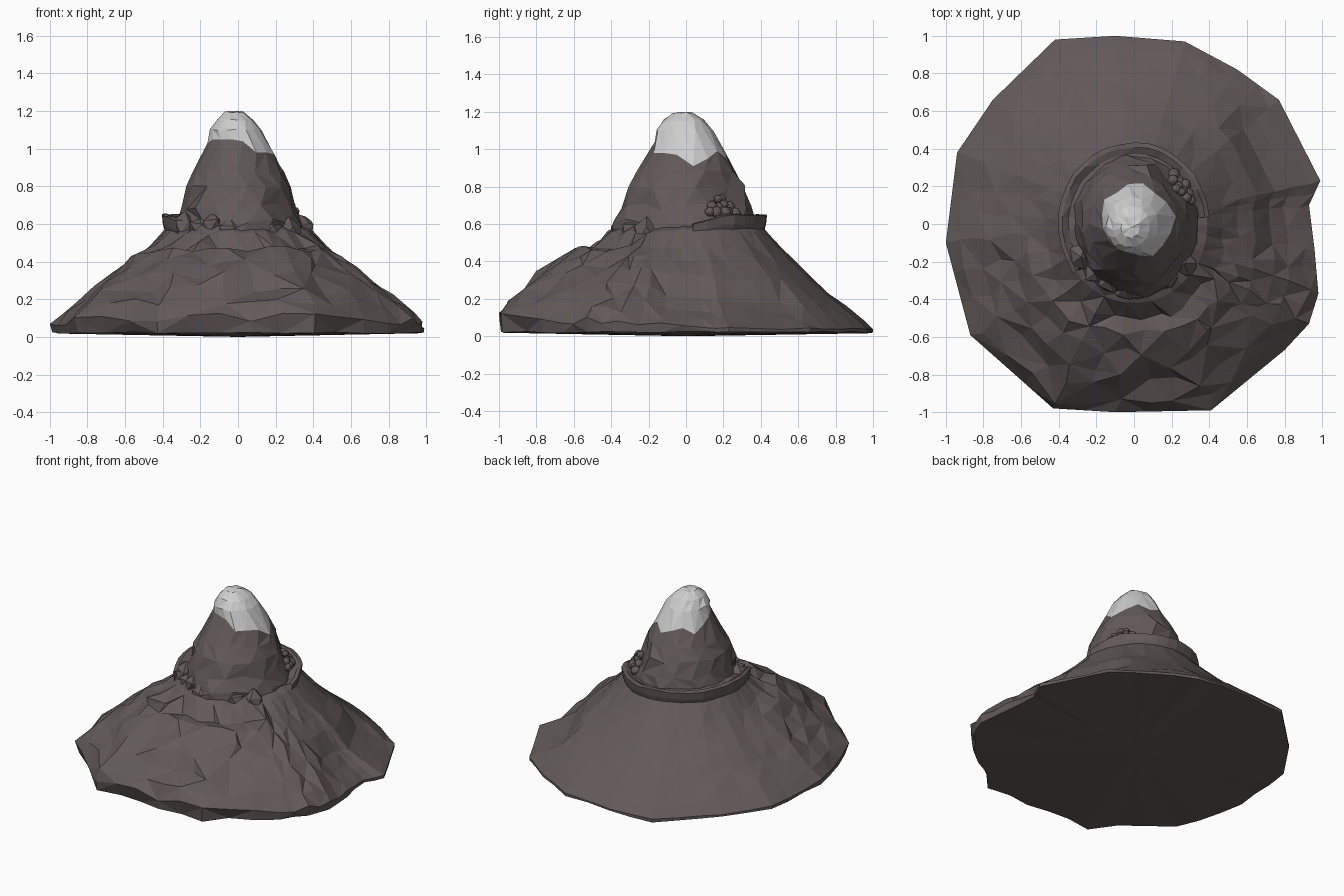
import bpy, bmesh, math, random
from mathutils import Vector

random.seed(11)
cube = bpy.data.objects.get("Cube")
if cube:
    bpy.data.objects.remove(cube, do_unlink=True)


def material(name, rgb):
    m = bpy.data.materials.new(name)
    m.use_nodes = True
    m.diffuse_color = (*rgb, 1)
    m.node_tree.nodes["Principled BSDF"].inputs["Base Color"].default_value = (*rgb, 1)
    return m


ROCK = material("rock", (0.122, 0.102, 0.1))
SNOW = material("snow", (0.62, 0.62, 0.62))


def finish(bm, name, mats=(ROCK,)):
    bmesh.ops.triangulate(bm, faces=bm.faces[:])
    bmesh.ops.recalc_face_normals(bm, faces=bm.faces[:])
    me = bpy.data.meshes.new(name)
    bm.to_mesh(me)
    bm.free()
    for m in mats:
        me.materials.append(m)
    ob = bpy.data.objects.new(name, me)
    bpy.context.scene.collection.objects.link(ob)


def loft(bm, rings, closed=True, mat_from=None):
    """Skin a list of point rings; rings from mat_from on use the second material."""
    loops = [[bm.verts.new(p) for p in ring] for ring in rings]
    for k, (a, b) in enumerate(zip(loops, loops[1:])):
        n = len(a)
        for i in range(n if closed else n - 1):
            j = (i + 1) % n
            quad = (a[i], a[j], b[j], b[i])
            # alternate the diagonals for a faceted look
            if (i + k) % 2:
                tris = (quad[:3], (quad[0], quad[2], quad[3]))
            else:
                tris = ((quad[0], quad[1], quad[3]), quad[1:])
            for t in tris:
                f = bm.faces.new(t)
                f.material_index = int(mat_from is not None and k >= mat_from)
    return loops


def jit(amount):
    return random.uniform(-amount, amount)


# Lower slopes: rings shrink from the plan outline to the foot of the peak
outline = [(0.99, 0.23), (0.77, 0.66), (0.55, 0.82), (0.27, 0.97), (-0.1, 1), (-0.42, 0.98),
           (-0.75, 0.66), (-0.94, 0.38), (-1, -0.1), (-0.87, -0.59), (-0.43, -0.98), (-0.1, -1),
           (0.41, -0.99), (0.8, -0.67), (0.93, -0.53), (0.98, -0.37), (0.96, -0.14), (0.93, 0.1)]
columns = []
for i, p in enumerate(outline):
    p, q = Vector(p), Vector(outline[(i + 1) % len(outline)])
    steps = 3 if (q - p).length > 0.4 else 2
    columns += [p.lerp(q, s / steps) for s in range(steps)]

# (outward fraction, height at the back, height at the front, depth of the east gully)
slope = [(1, 0.04, 0.1, 0), (0.9, 0.093, 0.18, 0.02), (0.75, 0.16, 0.255, 0.04),
         (0.6, 0.23, 0.325, 0.05), (0.45, 0.305, 0.4, 0), (0.3, 0.385, 0.46, 0),
         (0.15, 0.475, 0.48, 0), (0, 0.575, 0.55, 0), (-0.25, 0.61, 0.63, 0)]


def front_weight(p, side):
    return min(1, max(0, side - 0.9 * p.normalized().y))


rings = []
base = []
for p in columns:
    inset = 1 - front_weight(p, 0.3) * random.uniform(0.005, 0.04)
    base.append((p.x * inset, p.y * inset, 0.022 + jit(0.006)))
rings.append(base)
for f, zb, zf, gully in slope:
    ring = []
    for p in columns:
        w = front_weight(p, 0.25)
        d = p.normalized()
        q = Vector((0.39 * d.x, 0.42 * d.y)).lerp(p, f)
        rough = 0.006 + 0.03 * front_weight(p, 0.2)
        if 0 < f < 1:
            q += Vector((jit(rough), jit(rough)))
        z = zb + (zf - zb) * w + jit(rough * (0.8 if f > 0 else 0.4))
        if -0.16 < math.atan2(p.y, p.x) < 0.73:
            z -= gully
        ring.append((q.x, q.y, max(z, 0.036)))
    rings.append(ring)
bm = bmesh.new()
loops = loft(bm, rings)
centre = bm.verts.new((0, 0, 0))
for a, b in zip(loops[0], loops[0][1:] + loops[0][:1]):
    bm.faces.new((b, a, centre))
bm.faces.new(loops[-1])
finish(bm, "mountain_slopes")

# Peak with its snow cap starting on a ragged line, listed anticlockwise from the east
snow_line = [0.91, 0.95, 0.99, 0.95, 0.98, 1.0, 0.96, 1.0,
             1.03, 1.05, 1.05, 1.05, 1.04, 0.98, 0.98, 0.97]
SIDES = len(snow_line)
# (height, radius, shift of the centre)
profile = [(0.52, 0.375, 0), (0.61, 0.335, 0), (0.7, 0.305, 0), (0.8, 0.28, 0), (0.88, 0.24, 0),
           (None, 0, 0), (1.1, 0.137, 0.01), (1.155, 0.1, 0.015), (1.195, 0.05, 0.02)]
rings = []
for k, (z0, r0, shift) in enumerate(profile):
    ring = []
    for i in range(SIDES):
        a = math.tau * (i + 0.4 * (k % 2)) / SIDES
        depth = math.sin(a)
        if z0 is None:
            z = snow_line[i]
            r = 0.178 + (1 - z) * 0.52
        else:
            z, r = z0 + jit(0.012 if k < 6 else 0.005), r0
        if k == 4:
            z = min(z, snow_line[i] - 0.03)
        r *= 1 + jit(0.03)
        if k in (2, 3) and abs(a - 0.7) < 0.25:
            r *= 0.91    # niche above the boulders
        if k < 3 and depth < -0.3:
            r *= 1 + jit(0.07)    # broken rock at the front
            z += jit(0.03)
        stretch = 1.12 if depth > 0 else 1.08
        ring.append((r * math.cos(a) - shift, stretch * r * depth - shift, z))
    rings.append(ring)
bm = bmesh.new()
loops = loft(bm, rings, mat_from=5)
tip = bm.verts.new((-0.02, -0.02, 1.2))
for a, b in zip(loops[-1], loops[-1][1:] + loops[-1][:1]):
    bm.faces.new((a, b, tip)).material_index = 1
finish(bm, "peak", (ROCK, SNOW))

# Path ledge curling around the back, sinking at its ends
section = [(0.41, 0.55), (0.425, 0.6), (0.43, 0.648), (0.405, 0.652), (0.37, 0.635), (0.28, 0.645)]
STEPS = 20
rings = []
for s in range(STEPS + 1):
    t = s / STEPS
    a = math.radians(5 + 212 * t)
    sink = 0.045 * max(0, 1 - 8 * t) + 0.03 * max(0, 8 * t - 7)
    wob = 1 + jit(0.012)
    rings.append([(0.94 * r * wob * math.cos(a), 1.01 * r * wob * math.sin(a), z - sink + jit(0.006))
                  for r, z in section])
bm = bmesh.new()
loft(bm, rings, closed=False)
finish(bm, "path_ledge")


def stone(name, loc, size, rough, detail):
    bm = bmesh.new()
    bmesh.ops.create_icosphere(bm, subdivisions=detail, radius=size)
    for v in bm.verts:
        v.co = v.co * (1 + jit(rough)) + Vector(loc)
    finish(bm, name)


# Heap of boulders on the ledge, stacked in three shrinking rows
number = 0
for layer, count in enumerate((5, 4, 2)):
    for n in range(count):
        number += 1
        a = math.radians(36) + (n - (count - 1) / 2) * 0.125 + jit(0.02)
        r = 0.34 - 0.018 * layer + jit(0.008)
        stone("boulder_%d" % number,
              (0.97 * r * math.cos(a), r * math.sin(a), 0.662 + 0.036 * layer + jit(0.008)),
              0.028 + jit(0.006), 0.05, 2)

# Half-buried crags where the front of the peak meets the shoulder
for n, degrees in enumerate((212, 232, 246, 263, 301, 322)):
    a = math.radians(degrees)
    r = 0.33 + jit(0.02)
    stone("crag_%d" % (n + 1), (r * math.cos(a), r * math.sin(a), 0.56 + jit(0.03)),
          0.07 + jit(0.015), 0.22, 1)
